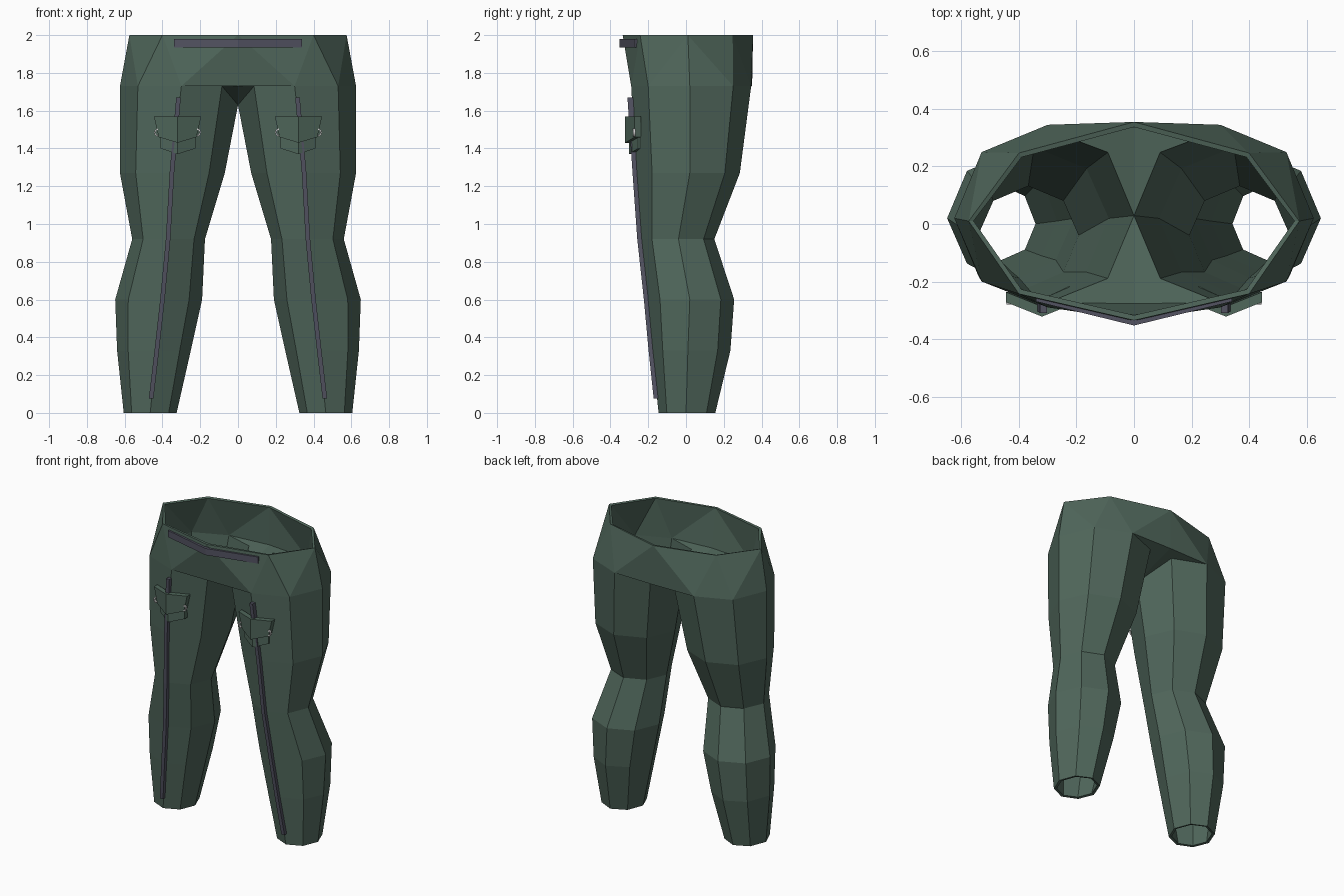
import bpy, bmesh, math

if "Cube" in bpy.data.objects:
    bpy.data.objects.remove(bpy.data.objects["Cube"])


def material(name, rgb):
    m = bpy.data.materials.new(name)
    m.diffuse_color = (*rgb, 1)
    m.use_nodes = True
    m.node_tree.nodes["Principled BSDF"].inputs["Base Color"].default_value = m.diffuse_color
    return m


CLOTH = material("green_cloth", (0.08, 0.135, 0.105))
TRIM = material("dark_trim", (0.085, 0.085, 0.12))
METAL = material("pale_metal", (0.6, 0.6, 0.6))


def finish(bm, name, mat, mirror=True):
    me = bpy.data.meshes.new(name)
    bm.to_mesh(me)
    bm.free()
    me.materials.append(mat)
    ob = bpy.data.objects.new(name, me)
    bpy.context.collection.objects.link(ob)
    if mirror:
        ob.modifiers.new("mirror", 'MIRROR')
    return ob


def sweep(name, rings, mat, mirror=True):
    """Closed solid lofted through rings of four points."""
    bm = bmesh.new()
    vs = [[bm.verts.new(p) for p in r] for r in rings]
    for a, b in zip(vs, vs[1:]):
        for i in range(4):
            bm.faces.new((a[i], a[(i + 1) % 4], b[(i + 1) % 4], b[i]))
    bm.faces.new(vs[0])
    bm.faces.new(vs[-1])
    bmesh.ops.recalc_face_normals(bm, faces=bm.faces)
    return finish(bm, name, mat, mirror)


# Trousers: one eight-sided leg and half of the seat, mirrored and thickened
# Leg levels: z, inner x, outer x, front x, front y, middle y, back y
LEVELS = [(0, .325, .605, .465, -.145, .0, .155),
          (.33, .25, .64, .43, -.18, .01, .235),
          (.6, .19, .65, .40, -.205, .02, .255),
          (.92, .175, .56, .37, -.24, -.04, .15),
          (1.27, .07, .625, .35, -.265, .02, .285)]
HIP = [(.3, -.29, 1.73), (.53, -.2, 1.73), (.625, .02, 1.73), (.53, .25, 1.73),
       (.3, .345, 1.73), (.085, .26, 1.73), (0, .03, 1.63), (.085, -.2, 1.73)]
WAIST = [(0, -.335), (.4, -.243), (.575, .01), (.4, .247), (0, .355)]

bm = bmesh.new()
rings = []
for z, xi, xo, xf, yf, ym, yb in LEVELS:
    c, r = (xi + xo) / 2, (xo - xi) / 2
    f, b, d = yf - ym, yb - ym, .7
    pts = [(xf, yf), (c + d * r, ym + d * f), (xo, ym), (c + d * r, ym + d * b),
           (c, yb), (c - d * r, ym + d * b), (xi, ym), (c - d * r, ym + d * f)]
    rings.append([bm.verts.new((x, y, z)) for x, y in pts])
hip = [bm.verts.new(p) for p in HIP]
rings.append(hip)
for lo, hi in zip(rings, rings[1:]):
    for i in range(8):
        j = (i + 1) % 8
        bm.faces.new((lo[i], lo[j], hi[j], hi[i]))
w = [bm.verts.new((x, y, 2)) for x, y in WAIST]
cf, cb = bm.verts.new((0, -.29, 1.73)), bm.verts.new((0, .35, 1.73))
for tri in [(cf, hip[0], w[0]), (hip[0], w[1], w[0]), (hip[0], hip[1], w[1]),
            (hip[1], w[2], w[1]), (hip[1], hip[2], w[2]), (hip[2], hip[3], w[2]),
            (hip[3], w[3], w[2]), (hip[3], hip[4], w[3]), (hip[4], w[4], w[3]),
            (hip[4], cb, w[4])]:
    bm.faces.new(tri)
# Crotch panels between the legs
bm.faces.new((hip[0], cf, hip[6], hip[7]))
bm.faces.new((cb, hip[4], hip[5], hip[6]))
trousers = finish(bm, "trousers", CLOTH)
s = trousers.modifiers.new("thickness", 'SOLIDIFY')
s.thickness, s.offset = .018, -1

# Waistband strip, bent along the front
sweep("waist_strip", [[(x, y, 1.935), (x, y, 1.98), (x, y + .025, 1.98), (x, y + .025, 1.935)]
                      for x, y in [(-.34, -.27), (0, -.353), (.34, -.27)]], TRIM, False)

# Seam strips down the front of each leg
path = [(.46, -.153, .075)] + [(l[3], l[4], l[0]) for l in LEVELS[1:]] + [(.315, -.292, 1.67)]
sweep("leg_seam", [[(x - .012, y - .018, z), (x + .012, y - .018, z),
                    (x + .012, y + .012, z), (x - .012, y + .012, z)]
                   for x, y, z in path], TRIM)


# Pockets: folded slabs with a pointed lower edge
def slab(name, cols, depth):
    sweep(name, [[(x, y, lo), (x, y, hi), (x, y + depth, hi), (x, y + depth, lo)]
                 for x, y, lo, hi in cols], CLOTH)


slab("pocket_body", [(.225, -.255, 1.4, 1.53), (.32, -.302, 1.37, 1.53),
                     (.41, -.255, 1.4, 1.53)], .04)
# Flap flares toward its top corners
sweep("pocket_flap", [[(.32 + s * .1, y, 1.46 - .03 * (s == 0)), (.32 + s * .125, y, 1.57),
                       (.32 + s * .125, y + .035, 1.57),
                       (.32 + s * .1, y + .035, 1.46 - .03 * (s == 0))]
                      for s, y in [(-1, -.272), (0, -.322), (1, -.272)]], CLOTH)

# Small half-ring fasteners at the pocket sides
for side, x in (("inner", .217), ("outer", .423)):
    rings = []
    sign = -1 if side == "inner" else 1
    for k in range(7):
        a = -math.pi / 2 + math.pi * k / 6
        rings.append([(x + sign * r * math.cos(a), y, 1.485 + r * math.sin(a))
                      for r, y in ((.013, -.28), (.021, -.28), (.021, -.268), (.013, -.268))])
    sweep(side + "_pocket_ring", rings, METAL)
